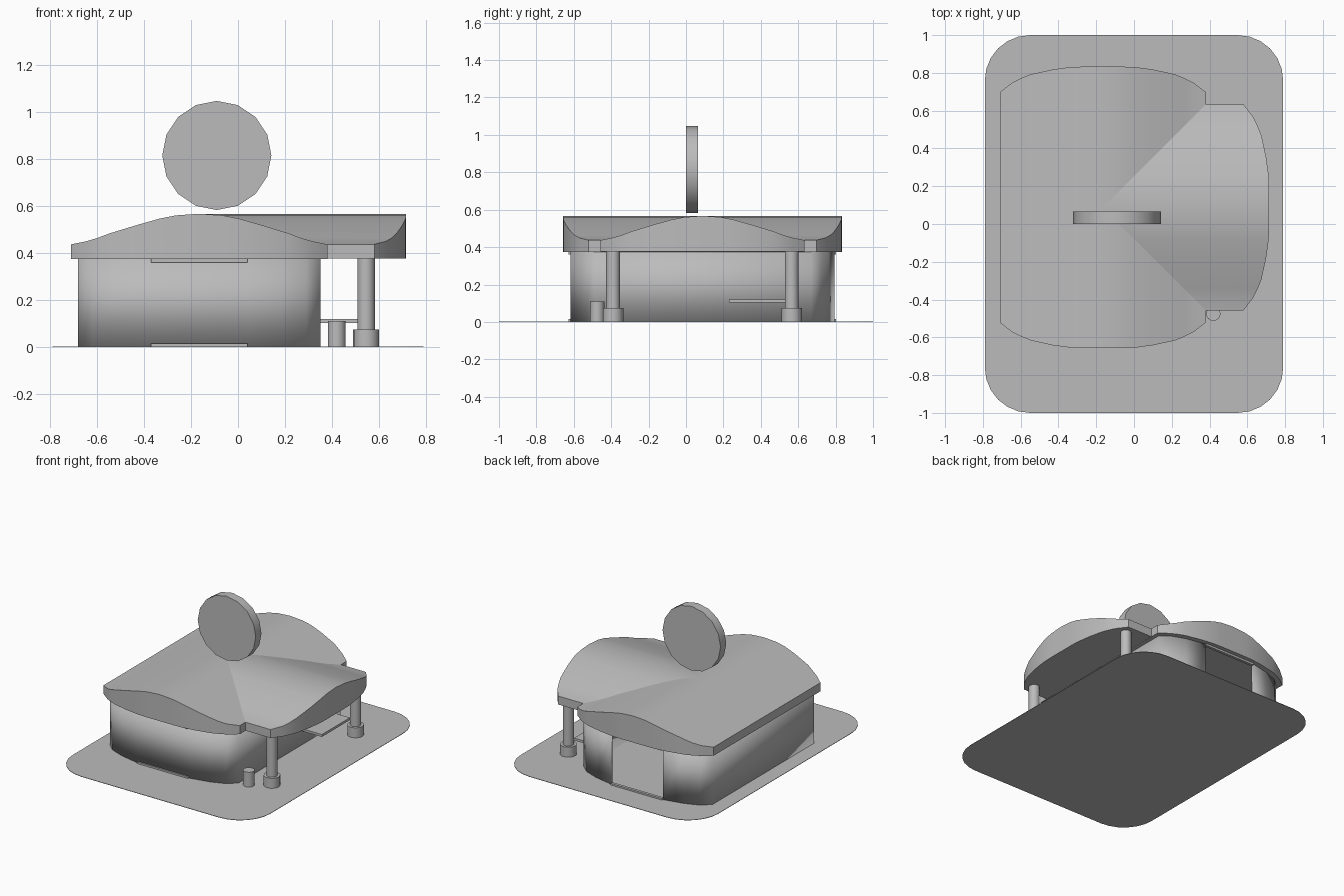
import bpy, bmesh, math

cube = bpy.data.objects.get("Cube")
if cube:
    bpy.data.objects.remove(cube, do_unlink=True)

grey = bpy.data.materials.new("plain_grey")
grey.use_nodes = True
GREY = (0.5, 0.5, 0.5, 1)
grey.diffuse_color = GREY
grey.node_tree.nodes["Principled BSDF"].inputs["Base Color"].default_value = GREY

CX, CY = -0.165, 0.088      # centre of the building
EAVE = 0.375                # underside of the roof


def finish(name, bm, fix_normals=True):
    if fix_normals:
        bmesh.ops.recalc_face_normals(bm, faces=bm.faces)
    mesh = bpy.data.meshes.new(name)
    bm.to_mesh(mesh)
    bm.free()
    mesh.materials.append(grey)
    obj = bpy.data.objects.new(name, mesh)
    bpy.context.collection.objects.link(obj)
    bpy.ops.object.select_all(action='DESELECT')
    obj.select_set(True)
    bpy.context.view_layer.objects.active = obj
    bpy.ops.object.shade_smooth_by_angle(angle=math.radians(30))
    return obj


def prism(name, outline, z0, z1):
    bm = bmesh.new()
    rings = [[bm.verts.new((x, y, z)) for x, y in outline] for z in (z0, z1)]
    n = len(outline)
    for ring in rings:
        bm.faces.new(ring)
    for i in range(n):
        j = (i + 1) % n
        bm.faces.new((rings[0][i], rings[0][j], rings[1][j], rings[1][i]))
    return finish(name, bm)


def box(name, x0, x1, y0, y1, z0, z1):
    return prism(name, [(x0, y0), (x1, y0), (x1, y1), (x0, y1)], z0, z1)


def post(name, x, y, radius, z0, z1, sides=16):
    turn = [2 * math.pi * i / sides for i in range(sides)]
    return prism(name, [(x + radius * math.cos(a), y + radius * math.sin(a))
                        for a in turn], z0, z1)


# Ground plate with rounded corners
corner, outline = 0.24, []
for k, (sx, sy) in enumerate([(1, 1), (-1, 1), (-1, -1), (1, -1)]):
    for i in range(7):
        a = math.pi / 2 * (k + i / 6)
        outline.append((sx * (0.79 - corner) + corner * math.cos(a),
                        sy * (1 - corner) + corner * math.sin(a)))
prism("ground_plate", outline, 0, 0.003)

# Arched roof: offset from ridge, half length, height
half = [(0, .745, .567), (.1, .745, .56), (.17, .743, .546), (.265, .73, .519),
        (.38, .705, .484), (.43, .685, .465), (.48, .66, .45), (.545, .61, .437)]
stations = [(-d, l, z) for d, l, z in half[:0:-1]] + half


def vault(name, place, start, extra, bottom):
    bm = bmesh.new()
    rows = []
    for d, l, z in stations:
        near = -l if start is None else start
        far = l + extra
        rows.append([bm.verts.new(place(d, t, h)) for t, h in
                     ((near, bottom), (near, z), (far, z), (far, bottom))])
    for a, b in zip(rows, rows[1:]):
        for i in range(4):
            j = (i + 1) % 4
            bm.faces.new((a[i], a[j], b[j], b[i]))
    bm.faces.new(rows[0])
    bm.faces.new(rows[-1])
    return finish(name, bm)


vault("main_roof", lambda d, t, z: (CX + d, CY + t, z), None, 0, EAVE)
vault("porch_roof", lambda d, t, z: (CX + t, CY + d, z), 0, 0.135, EAVE + 0.001)

# Curved walls, open in the middle of the back
quarter = [(.515, .58), (.455, .635), (.35, .675), (.205, .705)]
back = quarter + [(-d, l) for d, l in quarter[::-1]]
loop = back + [(-d, -l) for d, l in back]
bm = bmesh.new()
low, high = [[bm.verts.new((CX + x, CY + y, z)) for x, y in loop]
             for z in (0.001, EAVE + 0.003)]
for i in range(len(loop)):
    j = (i + 1) % len(loop)
    if i != 3:
        bm.faces.new((low[i], low[j], high[j], high[i]))
walls = finish("walls", bm, False)
shell = walls.modifiers.new("thickness", 'SOLIDIFY')
shell.thickness = 0.01
shell.offset = -1

# Sills and lintels at the middle of front and back
for side, s in (("front", -1), ("back", 1)):
    y0, y1 = sorted((CY + s * 0.695, CY + s * 0.715))
    for part, z0, z1 in (("sill", 0.001, 0.015), ("lintel", 0.36, EAVE)):
        box(f"{side}_{part}", CX - 0.205, CX + 0.205, y0, y1, z0, z1)

# Porch columns with footings
for side, y in (("front", -0.39), ("back", 0.565)):
    post(f"{side}_column", 0.545, y, 0.037, 0.07, EAVE + 0.005)
    post(f"{side}_column_footing", 0.545, y, 0.055, 0.001, 0.075)

# Bin and wall bench
post("bin", 0.42, -0.475, 0.038, 0.001, 0.11)
box("bench", 0.345, 0.51, 0.23, 0.55, 0.103, 0.12)

# Round sign above the roof
sign = post("round_sign", 0, 0, 0.232, -0.0325, 0.0325)
sign.rotation_euler.x = math.pi / 2
sign.location = (-0.09, 0.0325, 0.815)
